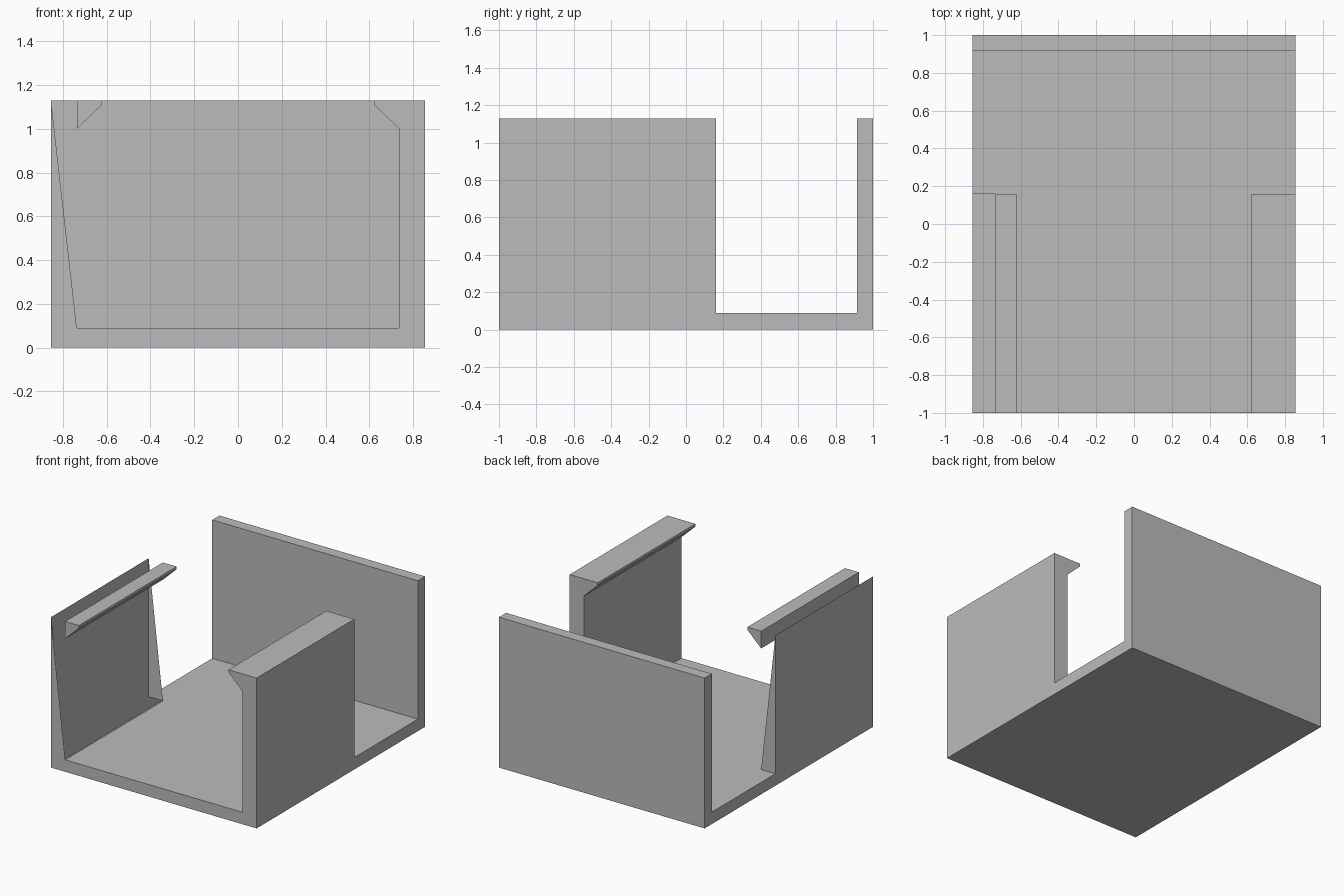
import bpy, bmesh
from mathutils import Vector

cube = bpy.data.objects.get("Cube")
if cube:
    bpy.data.objects.remove(cube, do_unlink=True)

X, TOP, FLOOR = 0.855, 1.13, 0.09
FRONT, NOTCH, PLATE, BACK = -1.0, 0.16, 0.915, 1.0
WALL, LIP = 0.737, 0.622

grey = bpy.data.materials.new("plain grey")
grey.use_nodes = True
colour = (0.5, 0.5, 0.5, 1)
grey.diffuse_color = colour
grey.node_tree.nodes["Principled BSDF"].inputs["Base Color"].default_value = colour


def prism(bm, profile, place, start, end, skip=(), caps=(True, True)):
    """Extrude a profile; skip lists the open sides by the index of their first point."""
    a = [bm.verts.new(place(p, start)) for p in profile]
    b = [bm.verts.new(place(p, end)) for p in profile]
    n = len(profile)
    sides = [bm.faces.new((a[i], a[(i + 1) % n], b[(i + 1) % n], b[i])) for i in range(n)]
    ends = [bm.faces.new(a), bm.faces.new(b[::-1])]
    bmesh.ops.recalc_face_normals(bm, faces=sides + ends)
    drop = [sides[i] for i in skip] + [f for f, keep in zip(ends, caps) if not keep]
    if drop:
        bmesh.ops.delete(bm, geom=drop, context='FACES')


def along_y(p, t):
    return Vector((p[0], t, p[1]))


def along_x(p, t):
    return Vector((t, p[0], p[1]))


def finish(bm, name):
    bmesh.ops.remove_doubles(bm, verts=bm.verts[:], dist=0.0005)
    mesh = bpy.data.meshes.new(name)
    bm.to_mesh(mesh)
    bm.free()
    mesh.materials.append(grey)
    obj = bpy.data.objects.new(name, mesh)
    bpy.context.collection.objects.link(obj)


# Tray: front channel with a hooked left wall and an open, tapering right wall
bm = bmesh.new()
hook = [(X, TOP), (LIP, TOP), (LIP, 1.11), (WALL, 1.0), (WALL, FLOOR)]
taper = [(-WALL, FLOOR), (-X, TOP)]
channel = [(-X, 0), (X, 0)] + hook + taper
prism(bm, channel, along_y, FRONT, NOTCH, skip=[7], caps=(True, False))

# Rear floor and back plate
rear = [(NOTCH, 0), (BACK, 0), (BACK, TOP), (PLATE, TOP), (PLATE, FLOOR), (NOTCH, FLOOR)]
prism(bm, rear, along_x, -X, X, skip=[5])

# End faces of the two side walls
for outline in (hook + [(X, FLOOR)], taper + [(-X, FLOOR)]):
    face = bm.faces.new([bm.verts.new(along_y(p, NOTCH)) for p in outline])
    face.normal_update()
    if face.normal.y < 0:
        face.normal_flip()
finish(bm, "tray")

# Detached lip above the right wall
bm = bmesh.new()
lip = [(-WALL, 1.0), (-LIP, 1.11), (-LIP, TOP), (-WALL, TOP)]
prism(bm, lip, along_y, FRONT, NOTCH)
finish(bm, "right_lip")
